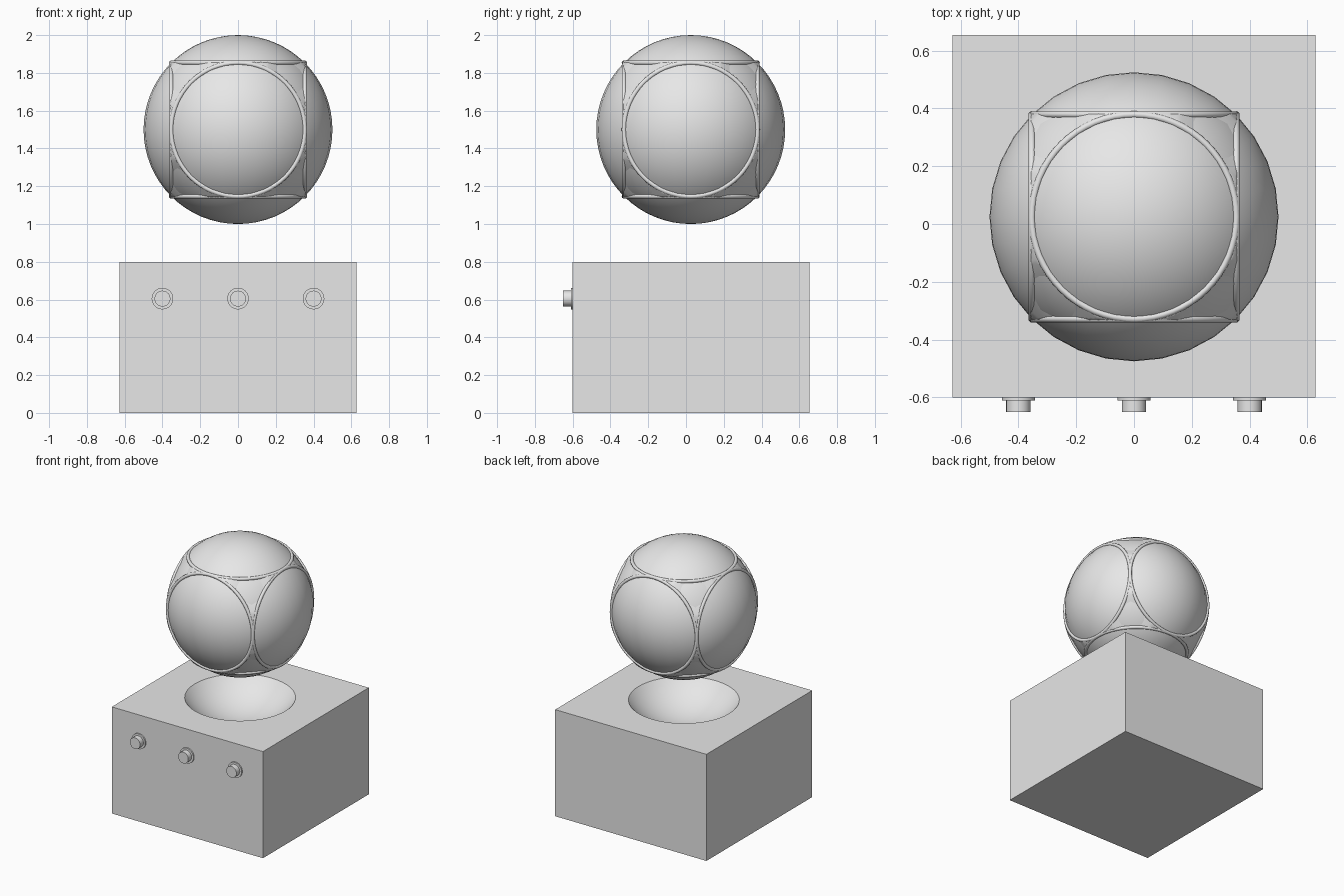
import bpy
import bmesh
import math
from mathutils import Matrix, Vector

cube = bpy.data.objects.get("Cube")
if cube:
    bpy.data.objects.remove(cube, do_unlink=True)

# Single grey material
grey = bpy.data.materials.new("plain_grey")
grey.use_nodes = True
COLOUR = (0.8, 0.8, 0.8, 1)
grey.diffuse_color = COLOUR
grey.node_tree.nodes["Principled BSDF"].inputs["Base Color"].default_value = COLOUR

CENTRE = Vector((0, 0.025, 1.5))
RADIUS = 0.5
RIDGE = 0.012


def finish(obj, name, smooth=None):
    obj.name = name
    obj.data.materials.clear()
    obj.data.materials.append(grey)
    if smooth:
        bpy.ops.object.select_all(action="DESELECT")
        obj.select_set(True)
        bpy.context.view_layer.objects.active = obj
        bpy.ops.object.shade_smooth_by_angle(angle=math.radians(smooth))
    return obj


def cylinder(name, x, z, radius, y_back, y_front):
    bpy.ops.mesh.primitive_cylinder_add(
        vertices=32, radius=radius, depth=y_back - y_front,
        location=(x, (y_back + y_front) / 2, z), rotation=(math.pi / 2, 0, 0))
    return finish(bpy.context.object, name, 30)


# Base block with a spherical bowl sunk into its top
bpy.ops.mesh.primitive_cube_add(size=1, location=(0, 0.027, 0.4))
base = bpy.context.object
base.scale = (1.255, 1.255, 0.8)
bpy.ops.object.transform_apply(location=False, rotation=False, scale=True)

BOWL_RIM = 0.378
bowl_z = 0.8 + math.sqrt(RADIUS ** 2 - BOWL_RIM ** 2)
bpy.ops.mesh.primitive_uv_sphere_add(
    segments=48, ring_count=32, radius=RADIUS, location=(0, CENTRE.y, bowl_z))
cutter = bpy.context.object
cutter.name = "bowl_cutter"
cut = base.modifiers.new("bowl", "BOOLEAN")
cut.operation = "DIFFERENCE"
cut.solver = "EXACT"
cut.object = cutter
bpy.context.view_layer.objects.active = base
bpy.ops.object.modifier_apply(modifier=cut.name)
bpy.data.objects.remove(cutter, do_unlink=True)
finish(base, "base_block", 25)

# Three push buttons on the front, each in a thin collar
for side, x in (("right", -0.4), ("middle", 0), ("left", 0.4)):
    cylinder(side + "_button_collar", x, 0.605, 0.057, -0.59, -0.61)
    cylinder(side + "_button", x, 0.605, 0.042, -0.59, -0.65)

# Floating ball
bpy.ops.mesh.primitive_uv_sphere_add(
    segments=32, ring_count=32, radius=RADIUS, location=CENTRE)
finish(bpy.context.object, "ball", 60)

# Raised shell between the six round panels, dipping under the ball at the corners
bm = bmesh.new()
bmesh.ops.create_icosphere(bm, subdivisions=7, radius=1)
for v in bm.verts:
    d = v.co.normalized()
    size = [abs(c) for c in d]
    past_panel = math.degrees(math.acos(min(1, max(size)))) - 45
    from_corner = math.degrees(math.acos(min(1, sum(size) / math.sqrt(3))))
    rise = max(-1, min(1, (from_corner - 11.5) / 6))
    rise = min(rise, max(-1, 1 + 4 * past_panel))
    v.co = d * (RADIUS + RIDGE * rise * 0.8)
# Drop the parts buried inside the ball
buried = [f for f in bm.faces
          if all(v.co.length < RADIUS - RIDGE * 0.75 for v in f.verts)]
bmesh.ops.delete(bm, geom=buried, context="FACES")
mesh = bpy.data.meshes.new("ball_shell")
bm.to_mesh(mesh)
bm.free()
shell = bpy.data.objects.new("ball_shell", mesh)
shell.location = CENTRE
bpy.context.collection.objects.link(shell)
finish(shell, "ball_shell", 60)

# Round rims framing the six panels
offset = RADIUS / math.sqrt(2)
for axis, label in (((1, 0, 0), "left"), ((-1, 0, 0), "right"),
                    ((0, 1, 0), "back"), ((0, -1, 0), "front"),
                    ((0, 0, 1), "top"), ((0, 0, -1), "bottom")):
    direction = Vector(axis)
    bpy.ops.mesh.primitive_torus_add(
        major_segments=64, minor_segments=10,
        major_radius=offset, minor_radius=RIDGE)
    rim = bpy.context.object
    turn = direction.to_track_quat("Z", "Y").to_matrix().to_4x4()
    rim.matrix_world = Matrix.Translation(CENTRE + direction * offset) @ turn
    finish(rim, label + "_panel_rim", 60)
